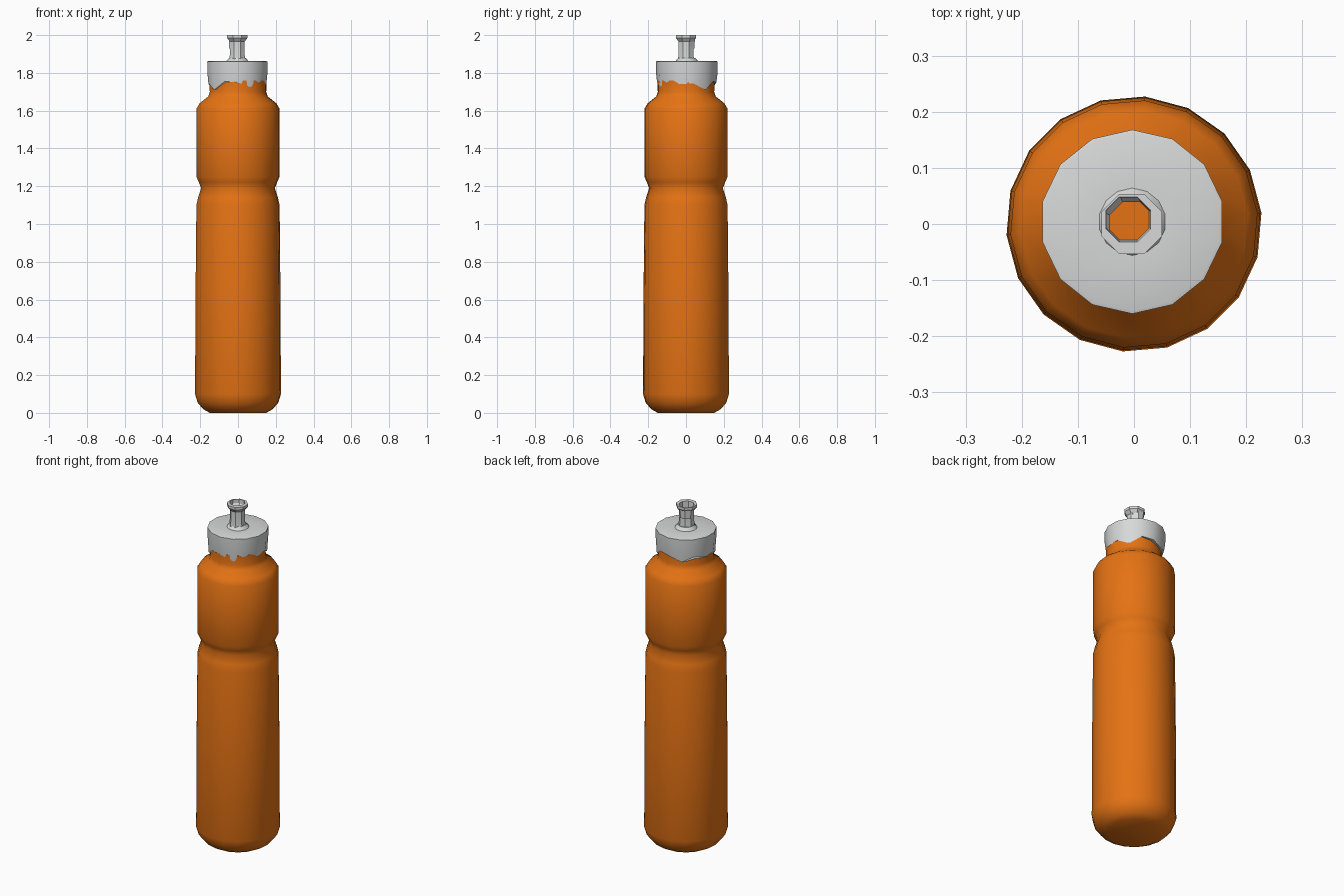
import bpy, bmesh, math

if "Cube" in bpy.data.objects:
    bpy.data.objects.remove(bpy.data.objects["Cube"], do_unlink=True)


def material(name, rgb):
    m = bpy.data.materials.new(name)
    m.use_nodes = True
    m.diffuse_color = (*rgb, 1)
    m.node_tree.nodes["Principled BSDF"].inputs["Base Color"].default_value = (*rgb, 1)
    return m


ORANGE = material("orange plastic", (0.78, 0.17, 0.007))
WHITE = material("pale grey plastic", (0.68, 0.69, 0.685))


def finish(name, bm, mats, angle):
    bmesh.ops.recalc_face_normals(bm, faces=bm.faces)
    mesh = bpy.data.meshes.new(name)
    bm.to_mesh(mesh)
    bm.free()
    for m in mats:
        mesh.materials.append(m)
    ob = bpy.data.objects.new(name, mesh)
    bpy.context.collection.objects.link(ob)
    bpy.ops.object.select_all(action="DESELECT")
    ob.select_set(True)
    bpy.context.view_layer.objects.active = ob
    bpy.ops.object.shade_smooth_by_angle(angle=math.radians(angle))
    return ob


def lathe(bm, profile, sides, centre=(0, 0), turn=0.0, close=True):
    """Spin (radius, z) rings round a vertical axis; returns the rings."""
    rings = []
    for r, z in profile:
        ring = []
        for i in range(sides):
            a = 2 * math.pi * (i + turn) / sides
            ring.append(bm.verts.new((centre[0] + r * math.cos(a),
                                      centre[1] + r * math.sin(a), z)))
        rings.append(ring)
    for lo, hi in zip(rings, rings[1:]):
        for i in range(sides):
            j = (i + 1) % sides
            bm.faces.new((lo[i], lo[j], hi[j], hi[i]))
    if close:
        bm.faces.new(rings[0][::-1])
        bm.faces.new(rings[-1])
    return rings


# Bottle: rounded foot, grip waist, shoulder and neck
bm = bmesh.new()
lathe(bm, [(0.15, 0.0), (0.185, 0.02), (0.215, 0.055), (0.228, 0.1),
           (0.226, 0.6), (0.221, 1.1), (0.212, 1.14), (0.196, 1.19),
           (0.208, 1.22), (0.221, 1.25), (0.221, 1.61), (0.203, 1.64),
           (0.158, 1.675), (0.15, 1.7), (0.152, 1.76)], 18, turn=0.25)
finish("bottle_body", bm, [ORANGE], 40)

# Cap: ragged lower rim, shallow sloping lid
CAP = (-0.003, 0.004)
DROPS = [0.0, -0.035, 0.01, 0.005, -0.02, 0.01, -0.005]
bm = bmesh.new()
rings = lathe(bm, [(0.157, 1.745), (0.163, 1.8), (0.164, 1.86), (0.158, 1.862),
                   (0.06, 1.862), (0.045, 1.88)], 14, CAP, turn=0.5)
for i, v in enumerate(rings[0]):
    v.co.z += DROPS[i % len(DROPS)]
finish("cap", bm, [WHITE], 40)

# Drinking spout: stem, flared lip and hollow bore with a coloured floor
bm = bmesh.new()
rings = lathe(bm, [(0.047, 1.865), (0.042, 1.9), (0.042, 1.965), (0.058, 1.985),
                   (0.058, 2.0), (0.043, 2.0), (0.04, 1.93)], 8, (-0.004, 0.0), turn=0.5)
for ring in rings[-2:]:
    for v in ring:
        v.co.x -= 0.006
        v.co.y += 0.008
bm.faces.ensure_lookup_table()
bm.faces[-1].material_index = 1
finish("spout", bm, [WHITE, ORANGE], 35)
